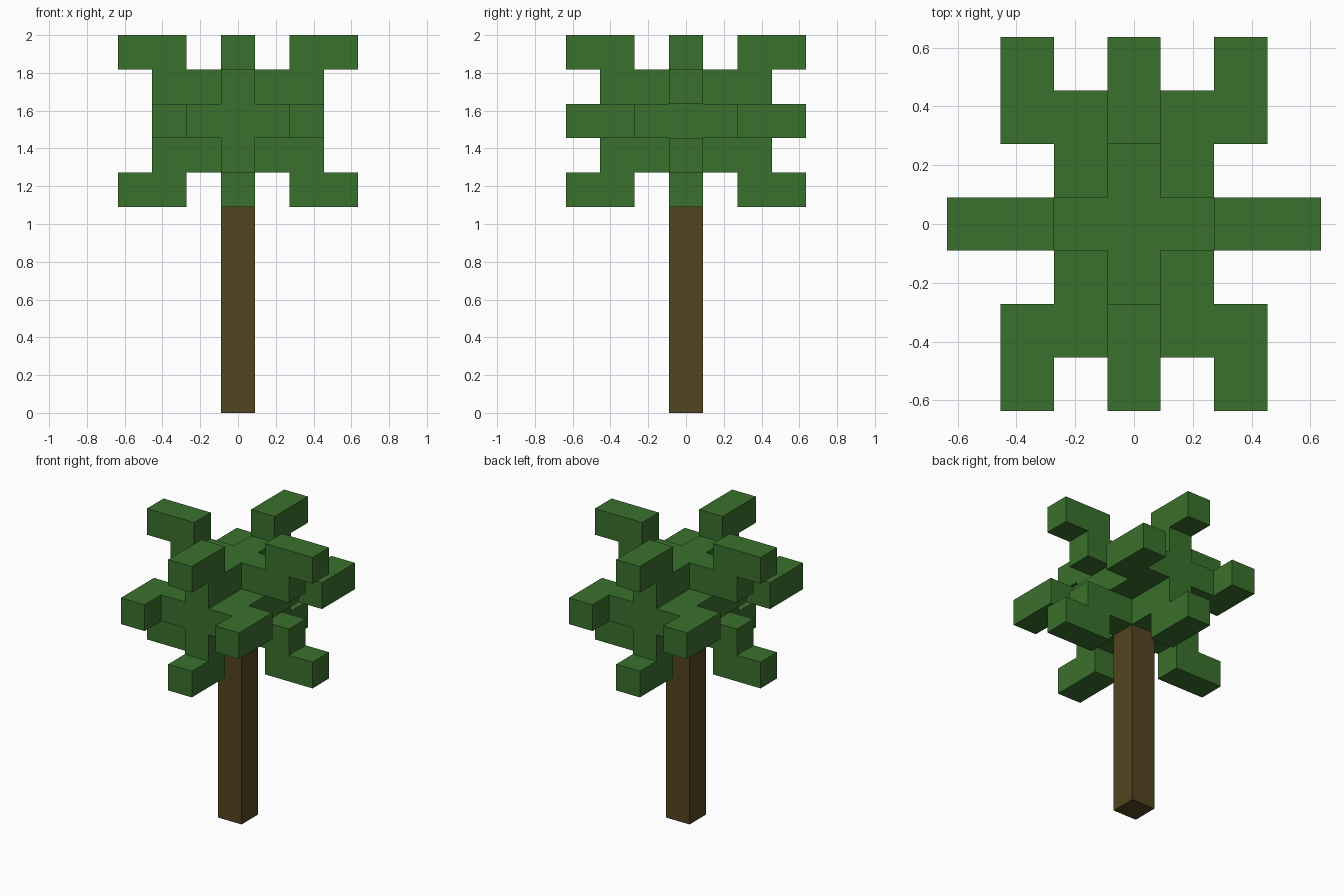
import bpy
import bmesh
from itertools import product
from mathutils import Vector

cube = bpy.data.objects.get("Cube")
if cube:
    bpy.data.objects.remove(cube, do_unlink=True)

U = 2 / 11              # edge of one block
CROWN_Z = 8.5 * U       # height of the crown's middle


def material(name, rgb):
    m = bpy.data.materials.new(name)
    m.use_nodes = True
    m.diffuse_color = (*rgb, 1)
    bsdf = m.node_tree.nodes["Principled BSDF"]
    bsdf.inputs["Base Color"].default_value = (*rgb, 1)
    bsdf.inputs["Roughness"].default_value = 0.9
    return m


def block_object(name, cells, base_z, mat):
    """Outer skin of a set of unit blocks, flat areas merged."""
    bm = bmesh.new()
    for cell in cells:
        for axis, sign in product(range(3), (-1, 1)):
            n = Vector((0, 0, 0))
            n[axis] = sign
            if tuple(int(c + d) for c, d in zip(cell, n)) in cells:
                continue
            s = Vector((0, 0, 0))
            s[(axis + 1) % 3] = 1
            t = n.cross(s)
            mid = Vector(cell) + n / 2
            corners = [mid + (a * s + b * t) / 2
                       for a, b in ((-1, -1), (1, -1), (1, 1), (-1, 1))]
            bm.faces.new([bm.verts.new(c * U + Vector((0, 0, base_z)))
                          for c in corners])
    bmesh.ops.remove_doubles(bm, verts=bm.verts, dist=U / 100)
    bmesh.ops.dissolve_limit(bm, angle_limit=0.01,
                             verts=bm.verts, edges=bm.edges)
    mesh = bpy.data.meshes.new(name)
    bm.to_mesh(mesh)
    bm.free()
    mesh.materials.append(mat)
    ob = bpy.data.objects.new(name, mesh)
    bpy.context.collection.objects.link(ob)
    return ob


leaf = material("leaf green", (0.042, 0.162, 0.026))
bark = material("bark brown", (0.087, 0.058, 0.015))

# Trunk: a straight column reaching the underside of the crown
block_object("trunk", {(0, 0, k) for k in range(7)}, U / 2, bark)

# Crown: middle slab with a cross above and below
crown = set(product(range(-1, 2), range(-2, 3), (0,)))
for level, k in product((-1, 1), range(-2, 3)):
    crown |= {(k, 0, level), (0, k, level)}

# Twelve branch tips, mirrored on every axis
for a, b, reach in product((-1, 1), (-1, 1), (2, 3)):
    crown |= {(a * reach, 0, 2 * b),
              (0, a * reach, 2 * b),
              (2 * a, b * reach, 0)}

block_object("crown", crown, CROWN_Z, leaf)
